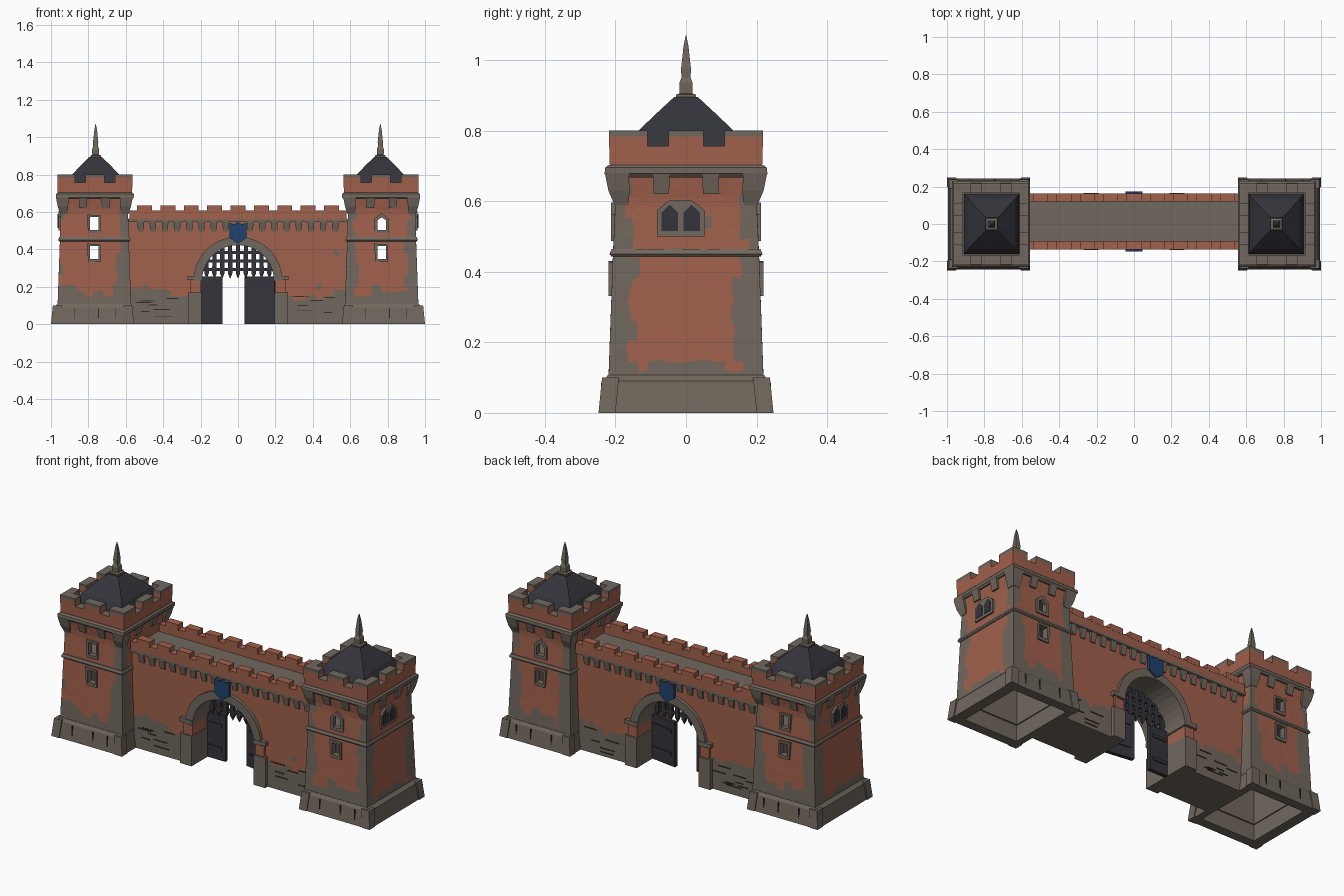
import bpy, bmesh, math, random
from mathutils import Vector

random.seed(7)
cube = bpy.data.objects.get("Cube")
if cube:
    bpy.data.objects.remove(cube)


def material(name, rgb):
    m = bpy.data.materials.new(name)
    m.use_nodes = True
    m.diffuse_color = (*rgb, 1)
    m.node_tree.nodes["Principled BSDF"].inputs["Base Color"].default_value = (*rgb, 1)
    return m


stone = material("grey stone", (0.165, 0.138, 0.112))
brick = material("red plaster", (0.355, 0.119, 0.072))
slate = material("dark slate", (0.034, 0.034, 0.044))
blue = material("shield blue", (0.015, 0.055, 0.15))
ink = material("crack brown", (0.035, 0.028, 0.022))


def make(name, bm, mats):
    bmesh.ops.recalc_face_normals(bm, faces=bm.faces)
    me = bpy.data.meshes.new(name)
    bm.to_mesh(me)
    bm.free()
    for m in mats:
        me.materials.append(m)
    ob = bpy.data.objects.new(name, me)
    bpy.context.collection.objects.link(ob)
    return ob


def loft(name, rings, mat):
    """Stack of rectangles given as (z, cx, cy, half x, half y)."""
    bm = bmesh.new()
    loops = [[bm.verts.new((cx + a * hx, cy + b * hy, z))
              for a, b in ((-1, -1), (1, -1), (1, 1), (-1, 1))] for z, cx, cy, hx, hy in rings]
    for lo, hi in zip(loops, loops[1:]):
        for i in range(4):
            bm.faces.new((lo[i], lo[i - 3], hi[i - 3], hi[i]))
    bm.faces.new(loops[0])
    bm.faces.new(loops[-1])
    return make(name, bm, [mat])


def box(name, x, y, z, mat):
    c, h = (sum(x) / 2, sum(y) / 2), ((x[1] - x[0]) / 2, (y[1] - y[0]) / 2)
    return loft(name, [(z[0], *c, *h), (z[1], *c, *h)], mat)


def prism(name, pts, y0, y1, mat):
    bm = bmesh.new()
    f = bm.faces.new([bm.verts.new((x, y0, z)) for x, z in pts])
    ext = bmesh.ops.extrude_face_region(bm, geom=[f])["geom"]
    bmesh.ops.translate(bm, vec=(0, y1 - y0, 0), verts=[v for v in ext if isinstance(v, bmesh.types.BMVert)])
    if f.is_valid and len(f.edges[0].link_faces) < 2:
        bm.faces.new(list(f.verts))
    return make(name, bm, [mat])


def band(name, outer, inner, y0, y1, mat, closed=True):
    """Frame between two outlines, extruded along y."""
    bm = bmesh.new()
    sec = [[bm.verts.new((p[0], y, p[1])) for p, y in ((o, y0), (o, y1), (i, y1), (i, y0))]
           for o, i in zip(outer, inner)]
    n = len(sec)
    for k in range(n if closed else n - 1):
        a, b = sec[k], sec[(k + 1) % n]
        for j in range(4):
            bm.faces.new((a[j], a[j - 3], b[j - 3], b[j]))
    if not closed:
        bm.faces.new(sec[0])
        bm.faces.new(sec[-1])
    return make(name, bm, [mat])


def cut(ob, cutter):
    mod = ob.modifiers.new("cut", "BOOLEAN")
    mod.operation, mod.solver, mod.object = "DIFFERENCE", "EXACT", cutter
    bpy.context.view_layer.objects.active = ob
    bpy.ops.object.modifier_apply(modifier=mod.name)
    bpy.data.objects.remove(cutter)


def painted(name, zs, shape, cols, is_stone):
    """Gridded walls whose cells are stone or plaster by rule."""
    bm = bmesh.new()
    corners = [Vector(c) for c in ((-1, -1), (1, -1), (1, 1), (-1, 1))]
    cells = [(k, i, cols[k % 2]) for k in range(4) for i in range(cols[k % 2])]
    loops = []
    for r, z in enumerate(zs):
        cx, cy, hx, hy = shape(z)
        loop = []
        for k, i, n in cells:
            wob = 0.25 if i else 0
            p = corners[k].lerp(corners[(k + 1) % 4], (i + random.uniform(-wob, wob)) / n)
            dz = random.uniform(-1, 1) * 0.007 if i and 0 < r < len(zs) - 1 else 0
            loop.append(bm.verts.new((cx + p.x * hx, cy + p.y * hy, z + dz)))
        loops.append(loop)
    for r, (lo, hi) in enumerate(zip(loops, loops[1:])):
        for j, cell in enumerate(cells):
            q = (j + 1) % len(cells)
            f = bm.faces.new((lo[j], lo[q], hi[q], hi[j]))
            f.material_index = 0 if is_stone(r, *cell) else 1
    bm.faces.new(loops[0])
    bm.faces.new(loops[-1])
    return make(name, bm, [stone, brick])


PROFILE = [(0.09, 0.197, 0.22), (0.45, 0.184, 0.207), (0.6, 0.18, 0.2), (0.7, 0.195, 0.22)]


def tower_half(z):
    for a, b in zip(PROFILE, PROFILE[1:]):
        if z <= b[0]:
            t = (z - a[0]) / (b[0] - a[0])
            return a[1] + t * (b[1] - a[1]), a[2] + t * (b[2] - a[2])
    return PROFILE[-1][1:]


def tower(side, s):
    cx = s * 0.768
    hollow = lambda w, d: box("cutter", (cx - w, cx + w), (-d, d), (-0.1, 0.65), stone)

    # Walls with ragged corner stones
    zs = [0.09 + 0.029 * i for i in range(21)]
    quoin = [[random.choice((2, 3, 3)) if r < 6 else random.choice((1, 2, 2)) for r in range(21)] for _ in range(4)]
    if s < 0:
        quoin[0] = [random.choice((0, 0, 1)) for _ in zs]
    foot = [[random.choice((1, 2, 2) if k % 2 else (2, 3, 3, 4)) for _ in range(16)] for k in range(4)]

    def is_stone(r, k, i, n):
        return (i < quoin[k][r // 2] or n - 1 - i < quoin[(k + 1) % 4][r // 2]
                or r < foot[k][i // 2] or random.random() < 0.008)

    walls = painted(side + "_tower_walls", zs, lambda z: (cx, 0, *tower_half(z)), (16, 16), is_stone)
    cut(walls, hollow(0.162, 0.182))

    # Flared base and its corner blocks
    bx = s * 0.778
    base = loft(side + "_tower_base", [(0, bx, 0, 0.217, 0.243), (0.09, bx, 0, 0.205, 0.232),
                                       (0.107, cx, 0, 0.198, 0.222)], stone)
    cut(base, hollow(0.168, 0.19))
    for a in (-1, 1):
        for b in (-1, 1):
            loft(side + "_base_corner", [(0, bx + a * 0.198, b * 0.224, 0.024, 0.024),
                                         (0.1, bx + a * 0.188, b * 0.214, 0.024, 0.024)], stone)
            # Corner corbels under the crown
            loft(side + "_corner_corbel", [(0.59, cx + a * 0.163, b * 0.183, 0.02, 0.02),
                                           (0.63, cx + a * 0.168, b * 0.19, 0.028, 0.03),
                                           (0.68, cx + a * 0.172, b * 0.196, 0.034, 0.034)], stone)
            loft(side + "_front_corbel", [(0.62, cx + a * 0.06, b * 0.2, 0.02, 0.012),
                                          (0.68, cx + a * 0.06, b * 0.205, 0.022, 0.022)], stone)
            loft(side + "_side_corbel", [(0.62, cx + a * 0.18, b * 0.07, 0.012, 0.022),
                                         (0.68, cx + a * 0.183, b * 0.07, 0.022, 0.024)], stone)
        for x in (-0.1, 0.03, 0.12):
            box(side + "_base_joint", (bx + x, bx + x + 0.004), (a * 0.237 - 0.004, a * 0.237 + 0.004),
                (0.03, 0.085), ink)

    # String course and cornice
    loft(side + "_string_course", [(0.443, cx, 0, 0.188, 0.211), (0.45, cx, 0, 0.194, 0.217),
                                   (0.465, cx, 0, 0.188, 0.211)], stone)
    kx = s * 0.765
    loft(side + "_cornice", [(0.668, kx, 0, 0.199, 0.222), (0.678, kx, 0, 0.208, 0.231),
                             (0.695, kx, 0, 0.208, 0.229), (0.703, kx, 0, 0.2, 0.219)], stone)

    # Crenellated crown with stone caps
    crown = loft(side + "_crown", [(0.7, kx, 0, 0.199, 0.216), (0.8, kx, 0, 0.201, 0.219)], brick)
    crown.data.materials.clear()
    for m in (stone, brick):
        crown.data.materials.append(m)
    cut(crown, box("cutter", (kx - 0.153, kx + 0.153), (-0.167, 0.167), (0.745, 0.9), stone))
    for g in (-0.079, 0.079):
        cut(crown, box("cutter", (kx + g - 0.028, kx + g + 0.028), (-1, 1), (0.757, 0.9), stone))
        cut(crown, box("cutter", (kx - 1, kx + 1), (g - 0.03, g + 0.03), (0.757, 0.9), stone))
    bm = bmesh.new()
    bm.from_mesh(crown.data)
    bmesh.ops.bisect_plane(bm, geom=bm.verts[:] + bm.edges[:] + bm.faces[:],
                           plane_co=(0, 0, 0.783), plane_no=(0, 0, 1))
    for f in bm.faces:
        f.material_index = 0 if f.normal.z > 0.5 or f.calc_center_median().z > 0.783 else 1
    bm.to_mesh(crown.data)
    bm.free()

    # Roof and spire
    px = s * 0.761
    loft(side + "_roof", [(0.74, px, 0, 0.148, 0.16), (0.758, px, 0, 0.146, 0.158), (0.8, px, 0, 0.125, 0.135),
                          (0.845, px, 0, 0.083, 0.088), (0.895, px, 0, 0.032, 0.034)], slate)
    loft(side + "_spire", [(z, px, 0, r, r) for z, r in (
        (0.88, 0.028), (0.902, 0.028), (0.906, 0.018), (0.935, 0.019), (0.95, 0.013),
        (0.975, 0.014), (1.04, 0.007), (1.07, 0.001))], stone)

    # Window openings right through the tower, with stone frames
    for z, arched in ((0.383, False), (0.538, s > 0)):
        cut(walls, box("cutter", (cx - 0.023, cx + 0.023), (-1, 1), (z - 0.034, z + 0.034), stone))
        w, h, t = 0.023, 0.034, 0.017
        inner = [(-w, -h), (w, -h), (w, h * 0.5), (0, h), (-w, h * 0.5)]
        outer = [(-w - t, -h - t), (w + t, -h - t), (w + t, h * 0.7), (0, h + 1.4 * t), (-w - t, h * 0.7)]
        if not arched:
            inner = [(-w, -h), (w, -h), (w, h), (-w, h)]
            outer = [(-w - t * 0.6, -h - t), (w + t * 0.6, -h - t), (w + t * 0.5, h + t * 0.6), (-w - t, h + t * 0.8)]
        for b in (-1, 1):
            y = b * tower_half(z)[1]
            shift = lambda pts: [(cx + p[0], z + p[1]) for p in pts]
            band(side + "_window_frame", shift(outer), shift(inner), y - 0.01, y + 0.01, stone)

    # Blind twin window on the outer side
    parts = [prism(side + "_twin_frame", [(-0.067, 0.5), (0.067, 0.5), (0.067, 0.575), (0.03, 0.604),
                                          (-0.03, 0.604), (-0.067, 0.575)], -0.012, 0.015, stone)]
    for o in (-0.031, 0.031):
        parts.append(prism(side + "_twin_pane", [(o - 0.023, 0.515), (o + 0.023, 0.515), (o + 0.023, 0.568),
                                                 (o, 0.59), (o - 0.023, 0.568)], -0.015, -0.01, slate))
    for p in parts:
        p.rotation_euler.z = s * math.pi / 2
        p.location = (cx + s * 0.181, -0.015, 0)


tower("right", 1)
tower("left", -1)

# Gate wall with ragged stone foot
MID, HALF = 0.014, 0.13
foot = [[round(5.4 + 0.8 * math.sin(i * 0.35 + k) + random.uniform(-0.6, 0.6)) for i in range(40)] for k in range(4)]
wall = painted("gate_wall", [0.0306 * i for i in range(19)], lambda z: (0, MID, 0.6, HALF), (40, 4),
               lambda r, k, i, n: r < foot[k][i] or random.random() < 0.008)


def arc(r, n=18):
    return [(r * math.cos(math.pi * i / n), 0.23 + r * math.sin(math.pi * i / n)) for i in range(n + 1)]


cut(wall, prism("cutter", [(0.2, -0.1)] + arc(0.2) + [(-0.2, -0.1)], -1, 1, stone))

# Arch ring, jambs and imposts
FRONT, BACK = MID - 0.149, MID + 0.149
band("gate_arch", arc(0.238), arc(0.193), FRONT, BACK, stone, closed=False)
for s, width, swing in ((-1, 0.115, 0), (1, 0.162, 8)):
    span = lambda a, b: tuple(sorted((s * a, s * b)))
    box("jamb_foot", span(0.195, 0.268), (FRONT - 0.003, BACK + 0.003), (0, 0.17), stone)
    box("jamb", span(0.197, 0.255), (FRONT + 0.006, BACK - 0.006), (0.17, 0.24), brick)
    box("impost", span(0.191, 0.27), (FRONT - 0.003, BACK + 0.003), (0.235, 0.258), stone)

    # Door leaf with iron straps, standing ajar
    leaf = [box("door_leaf", span(0, -width), (-0.011, 0.011), (0.002, 0.255), slate)]
    for z in (0.06, 0.19):
        leaf.append(box("door_strap", span(-0.01, 0.02 - width), (-0.016, 0.016), (z, z + 0.018), slate))
    for p in leaf:
        p.location = (s * 0.197, MID, 0)
        p.rotation_euler.z = -s * math.radians(swing)

    # Parapets, corbels and shields on both faces
    y = MID + s * 0.128
    box("parapet", (-0.58, 0.58), (y - 0.021, y + 0.021), (0.56, 0.607), brick)
    for i in range(-4, 5):
        x = i * 0.125
        box("merlon", (x - 0.04, x + 0.04), (y - 0.022, y + 0.022), (0.6, 0.634), brick)
    for i in range(-8, 9):
        if abs(i) > 0:
            x = i * 0.065
            loft("wall_corbel", [(0.495, x, MID + s * HALF, 0.015, 0.006),
                                 (0.55, x, MID + s * HALF, 0.018, 0.016)], stone)
    prism("shield", [(-0.045, 0.54), (-0.02, 0.535), (0, 0.546), (0.02, 0.535), (0.045, 0.54),
                     (0.045, 0.46), (0, 0.43), (-0.045, 0.46)], MID + s * 0.145, MID + s * 0.16, blue)

    # Cracks in the stone foot
    for _ in range(14):
        x, z, w = random.choice((-1, 1)) * random.uniform(0.3, 0.52), random.uniform(0.02, 0.15), random.uniform(0.02, 0.05)
        box("foot_crack", (x - w, x + w), (MID + s * HALF - 0.003, MID + s * HALF + 0.003), (z, z + 0.005), ink)
box("wall_walk", (-0.585, 0.585), (MID - 0.149, MID + 0.149), (0.547, 0.565), stone)

# Raised portcullis
for i in range(-4, 5):
    x = i * 0.042
    top = 0.23 + math.sqrt(0.2 ** 2 - x * x)
    loft("portcullis_bar", [(0.245, x, MID, 0.001, 0.001), (0.272, x, MID, 0.012, 0.009),
                            (top, x, MID, 0.011, 0.009)], slate)
for z in (0.285, 0.33, 0.375):
    w = math.sqrt(0.2 ** 2 - (z - 0.23) ** 2)
    box("portcullis_rail", (-w, w), (MID - 0.007, MID + 0.007), (z, z + 0.016), slate)
